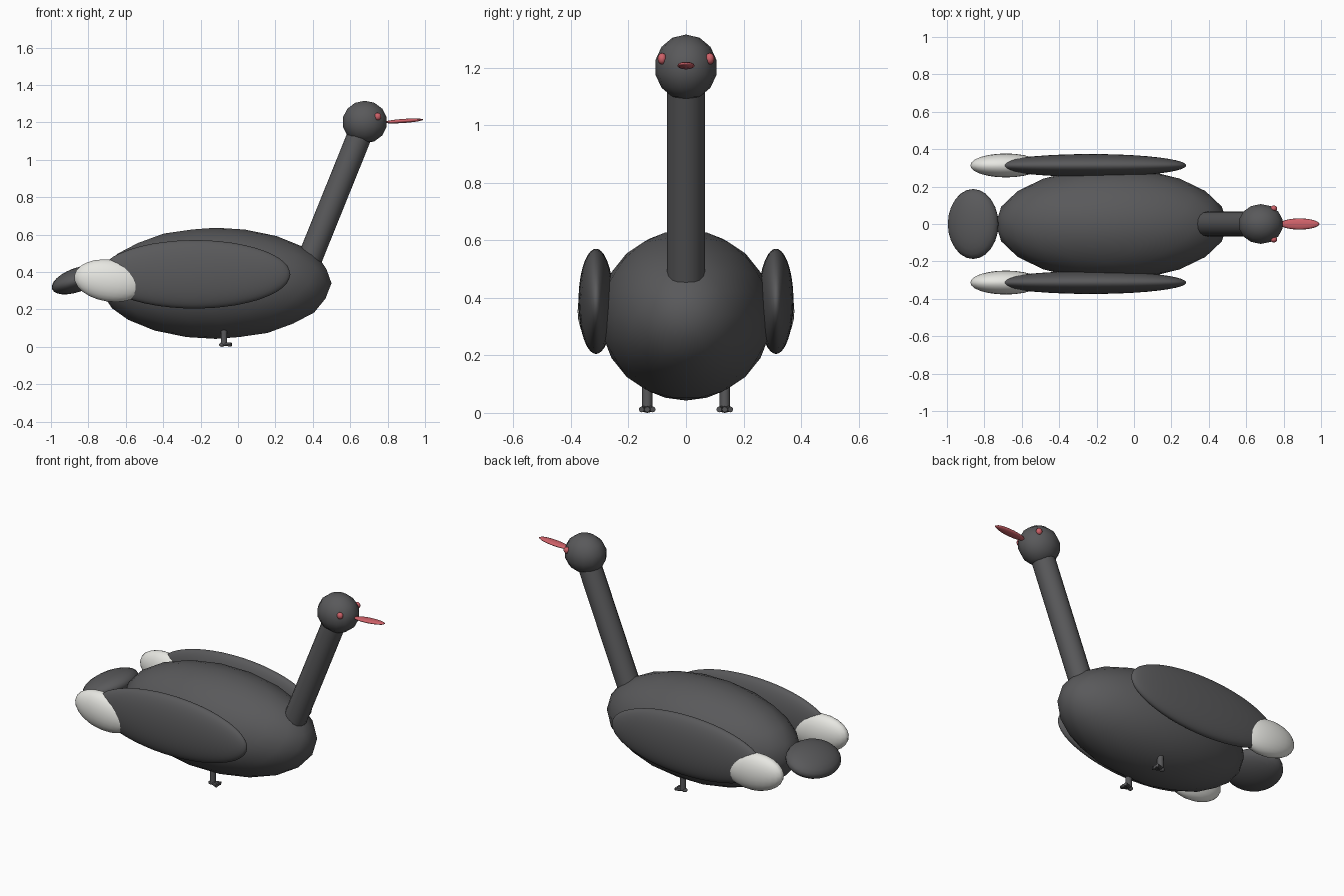
import bpy
import bmesh
import math
from mathutils import Matrix, Vector

if "Cube" in bpy.data.objects:
    bpy.data.objects.remove(bpy.data.objects["Cube"], do_unlink=True)


def material(name, color):
    mat = bpy.data.materials.new(name)
    mat.use_nodes = True
    mat.diffuse_color = (*color, 1)
    mat.node_tree.nodes["Principled BSDF"].inputs["Base Color"].default_value = (*color, 1)
    return mat


charcoal = material("charcoal feathers", (0.1, 0.1, 0.104))
white = material("white feathers", (0.8, 0.8, 0.76))
coral = material("coral red", (0.62, 0.12, 0.14))


def finish(name, bm, mat, angle=180):
    mesh = bpy.data.meshes.new(name)
    bm.to_mesh(mesh)
    bm.free()
    mesh.materials.append(mat)
    obj = bpy.data.objects.new(name, mesh)
    bpy.context.collection.objects.link(obj)
    bpy.ops.object.select_all(action="DESELECT")
    obj.select_set(True)
    bpy.context.view_layer.objects.active = obj
    if angle < 180:
        bpy.ops.object.shade_smooth_by_angle(angle=math.radians(angle))
    else:
        bpy.ops.object.shade_smooth()
    return obj


def ellipsoid(name, center, radii, mat, pitch=0, detail=None, sides=24):
    """Stretched ball; positive pitch lifts the +x end."""
    bm = bmesh.new()
    if detail:
        bmesh.ops.create_icosphere(bm, subdivisions=detail, radius=1)
    else:
        bmesh.ops.create_uvsphere(bm, u_segments=sides, v_segments=sides // 2, radius=1)
    place = (Matrix.Translation(center) @ Matrix.Rotation(math.radians(-pitch), 4, "Y")
             @ Matrix.Diagonal((*radii, 1)))
    bm.transform(place)
    return finish(name, bm, mat)


def rod(name, start, end, radius, mat, sides=16):
    start, end = Vector(start), Vector(end)
    axis = end - start
    bm = bmesh.new()
    bmesh.ops.create_cone(bm, cap_ends=True, segments=sides, radius1=radius,
                          radius2=radius, depth=axis.length)
    bm.transform(Matrix.Translation((start + end) / 2)
                 @ axis.to_track_quat("Z", "Y").to_matrix().to_4x4())
    return finish(name, bm, mat, 40)


# Body, tail, neck and head
ellipsoid("body", (-0.12, 0, 0.34), (0.62, 0.3, 0.297), charcoal, detail=3)
ellipsoid("tail", (-0.86, 0, 0.358), (0.143, 0.187, 0.064), charcoal, pitch=20)
rod("neck", (0.363, 0, 0.42), (0.662, 0, 1.16), 0.066, charcoal)
ellipsoid("head", (0.678, 0, 1.202), (0.123, 0.109, 0.114), charcoal, sides=14)
ellipsoid("beak", (0.885, 0, 1.208), (0.107, 0.03, 0.011), coral, pitch=4, sides=16)

# Mirrored parts
for side, s in (("left", 1), ("right", -1)):
    ellipsoid(side + "_wing", (-0.23, s * 0.313, 0.388), (0.51, 0.061, 0.183),
              charcoal, detail=4)
    ellipsoid(side + "_wing_tip", (-0.685, s * 0.313, 0.354), (0.192, 0.064, 0.112),
              white, pitch=-8)
    ellipsoid(side + "_eye", (0.747, s * 0.083, 1.232), (0.019, 0.016, 0.02),
              coral, sides=12)
    # Short leg and a foot with three splayed toes
    y = s * 0.135
    rod(side + "_leg", (-0.075, y, 0.015), (-0.075, y, 0.12), 0.018, charcoal, 10)
    for label, turn in (("inner", -s), ("middle", 0), ("outer", s)):
        rod(f"{side}_{label}_toe", (-0.09, y, 0.016),
            (-0.035, y + turn * 0.02, 0.012), 0.01, charcoal, 8)
    ellipsoid(side + "_heel", (-0.085, y, 0.012), (0.018, 0.016, 0.012), charcoal, sides=10)
